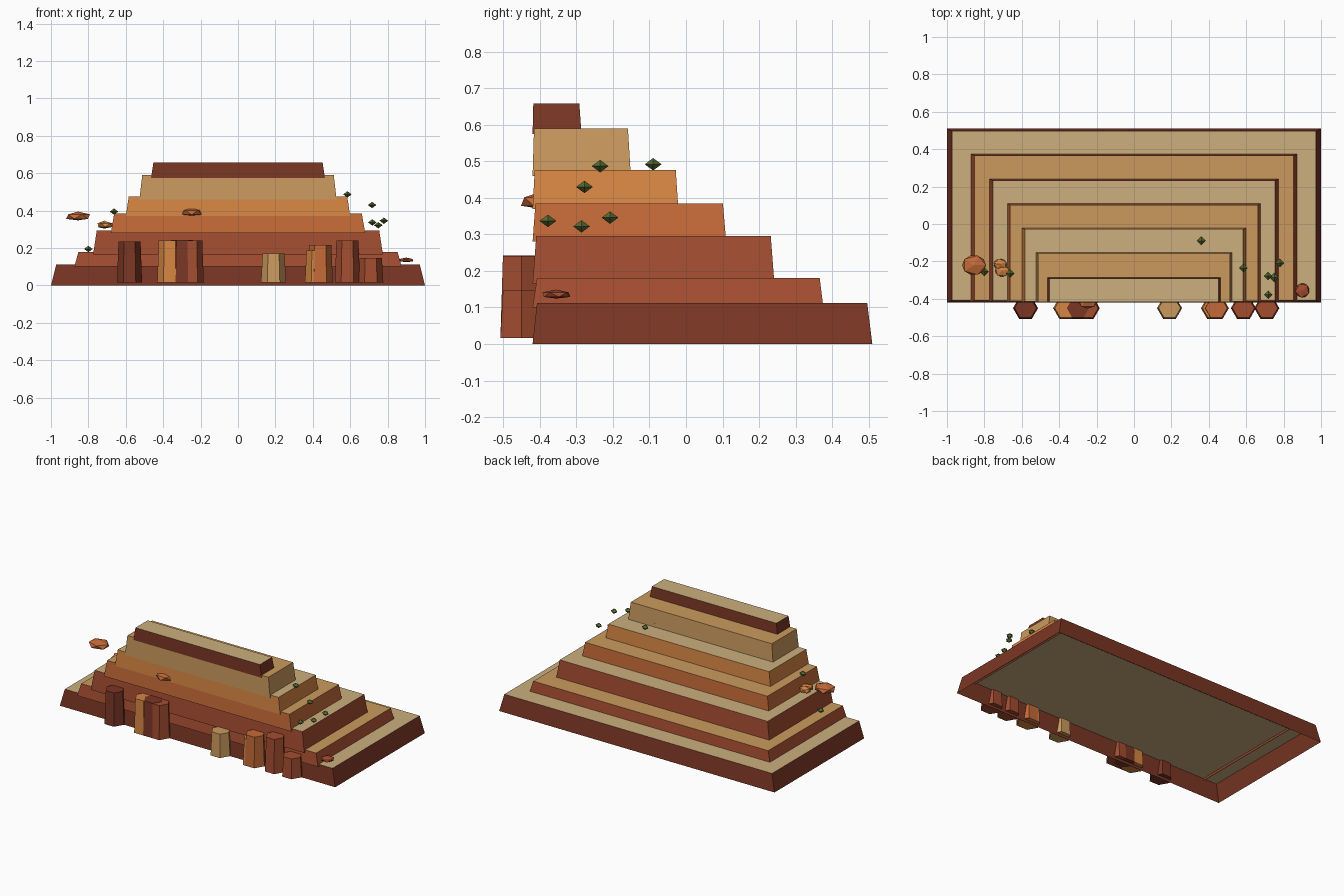
import bpy, bmesh, math
from mathutils import Matrix

if "Cube" in bpy.data.objects:
    bpy.data.objects.remove(bpy.data.objects["Cube"])


def material(name, hex_code):
    """Flat material from an sRGB hex colour."""
    def lin(c):
        return c / 12.92 if c <= 0.04045 else ((c + 0.055) / 1.055) ** 2.4
    mat = bpy.data.materials.new(name)
    rgb = [lin(int(hex_code[i:i + 2], 16) / 255) for i in (0, 2, 4)]
    mat.diffuse_color = (*rgb, 1)
    mat.use_nodes = True
    mat.node_tree.nodes["Principled BSDF"].inputs["Base Color"].default_value = mat.diffuse_color
    return mat


DARK = material("dark brown rock", "7A3624")
RED = material("red rock", "A34D30")
RUST = material("rust rock", "C46A38")
ORANGE = material("orange rock", "D68643")
SAND = material("sand rock", "CB9A5E")
PALE = material("pale sand", "CCAF7E")
GREEN = material("shrub green", "5A6B32")


def finish(name, bm, mats):
    mesh = bpy.data.meshes.new(name)
    bm.to_mesh(mesh)
    bm.free()
    for m in mats:
        mesh.materials.append(m)
    obj = bpy.data.objects.new(name, mesh)
    bpy.context.collection.objects.link(obj)
    return obj


def terrace(name, z0, z1, hx0, hx1, back0, back1, front1, wall, top):
    """Open-bottomed tapered step; walls and top have separate colours."""
    bm = bmesh.new()
    bmesh.ops.create_cube(bm, size=2)
    for v in bm.verts:
        up = v.co.z > 0
        y = (back1 if up else back0) if v.co.y > 0 else (front1 if up else -0.42)
        v.co = (v.co.x * (hx1 if up else hx0), y, z1 if up else z0)
    bm.normal_update()
    bmesh.ops.delete(bm, geom=[f for f in bm.faces if f.normal.z < -0.5],
                     context='FACES_ONLY')
    for f in bm.faces:
        f.material_index = 1 if f.normal.z > 0.5 else 0
    return finish(name, bm, [wall, top])


def column(name, x, height, mat):
    """Tapered six-sided pillar against the cliff front."""
    z0 = 0.017
    bm = bmesh.new()
    bmesh.ops.create_cone(bm, cap_ends=True, segments=6, radius1=0.067,
                          radius2=0.059, depth=height - z0)
    bmesh.ops.rotate(bm, verts=bm.verts, matrix=Matrix.Rotation(math.pi / 2, 3, 'Z'))
    # keep corners pointing along x so a flat side faces forward
    if max(v.co.y for v in bm.verts) > 0.06:
        bmesh.ops.rotate(bm, verts=bm.verts, matrix=Matrix.Rotation(math.pi / 6, 3, 'Z'))
    obj = finish(name, bm, [mat])
    obj.location = (x, -0.45, (height + z0) / 2)


def boulder(name, loc, size, mat, turn):
    """Flattened low-poly rock with a trimmed underside."""
    bm = bmesh.new()
    bmesh.ops.create_icosphere(bm, subdivisions=1, radius=1)
    bmesh.ops.rotate(bm, verts=bm.verts, matrix=Matrix.Rotation(turn, 3, 'Z'))
    for v in bm.verts:
        v.co.z = max(v.co.z, -0.75)
        v.co = [c * s for c, s in zip(v.co, size)]
    obj = finish(name, bm, [mat])
    obj.location = loc


def shrub(name, loc):
    """Small octahedral bush."""
    bm = bmesh.new()
    for s in (1, -1):
        bmesh.ops.create_cone(bm, cap_ends=False, segments=4, radius1=0.023,
                              radius2=0, depth=0.017,
                              matrix=Matrix.Translation((0, 0, 0.0085 * s))
                              @ Matrix.Rotation(0 if s > 0 else math.pi, 4, 'X'))
    bmesh.ops.remove_doubles(bm, verts=bm.verts, dist=0.0005)
    bmesh.ops.recalc_face_normals(bm, faces=bm.faces)
    obj = finish(name, bm, [GREEN])
    obj.location = loc


# Stepped terraces, bottom to top
steps = [
    (0.00, 0.112, 1.000, 0.972, 0.510, 0.496, -0.408, DARK),
    (0.10, 0.180, 0.875, 0.853, 0.376, 0.366, -0.408, RED),
    (0.165, 0.295, 0.775, 0.755, 0.242, 0.232, -0.410, RED),
    (0.28, 0.385, 0.680, 0.662, 0.110, 0.101, -0.412, RUST),
    (0.37, 0.476, 0.600, 0.584, -0.021, -0.028, -0.414, ORANGE),
    (0.46, 0.590, 0.527, 0.512, -0.151, -0.159, -0.416, SAND),
    (0.575, 0.658, 0.465, 0.452, -0.286, -0.292, -0.418, DARK),
]
for i, s in enumerate(steps):
    terrace(f"terrace_{i + 1}", *s, PALE if i % 2 == 0 else SAND)

# Pillars along the front
pillars = [(-0.58, 0.235, DARK), (-0.365, 0.240, ORANGE), (-0.30, 0.242, DARK),
           (-0.25, 0.240, RED), (0.19, 0.170, SAND), (0.425, 0.187, ORANGE),
           (0.44, 0.217, RUST), (0.585, 0.241, RED), (0.71, 0.146, RED)]
for i, p in enumerate(pillars):
    column(f"pillar_{i + 1}", *p)

# Loose boulders
boulder("boulder_left", (-0.855, -0.22, 0.368), (0.072, 0.06, 0.027), RUST, 0.0)
boulder("boulder_mid_back", (-0.715, -0.215, 0.322), (0.04, 0.032, 0.024), ORANGE, 0.5)
boulder("boulder_mid_front", (-0.705, -0.25, 0.322), (0.042, 0.036, 0.02), ORANGE, 0.2)
boulder("boulder_front", (-0.247, -0.40, 0.39), (0.064, 0.058, 0.026), RUST, 0.3)
boulder("boulder_right", (0.9, -0.355, 0.135), (0.042, 0.043, 0.014), RED, 0.8)

# Shrubs scattered on the ledges
shrubs = [(0.585, -0.235, 0.487), (0.36, -0.09, 0.492), (0.717, -0.278, 0.43),
          (0.718, -0.378, 0.337), (0.75, -0.286, 0.322), (0.78, -0.208, 0.346),
          (-0.80, -0.255, 0.195), (-0.663, -0.265, 0.395), (0.335, -0.175, 0.50)]
for i, loc in enumerate(shrubs):
    shrub(f"shrub_{i + 1}", loc)
